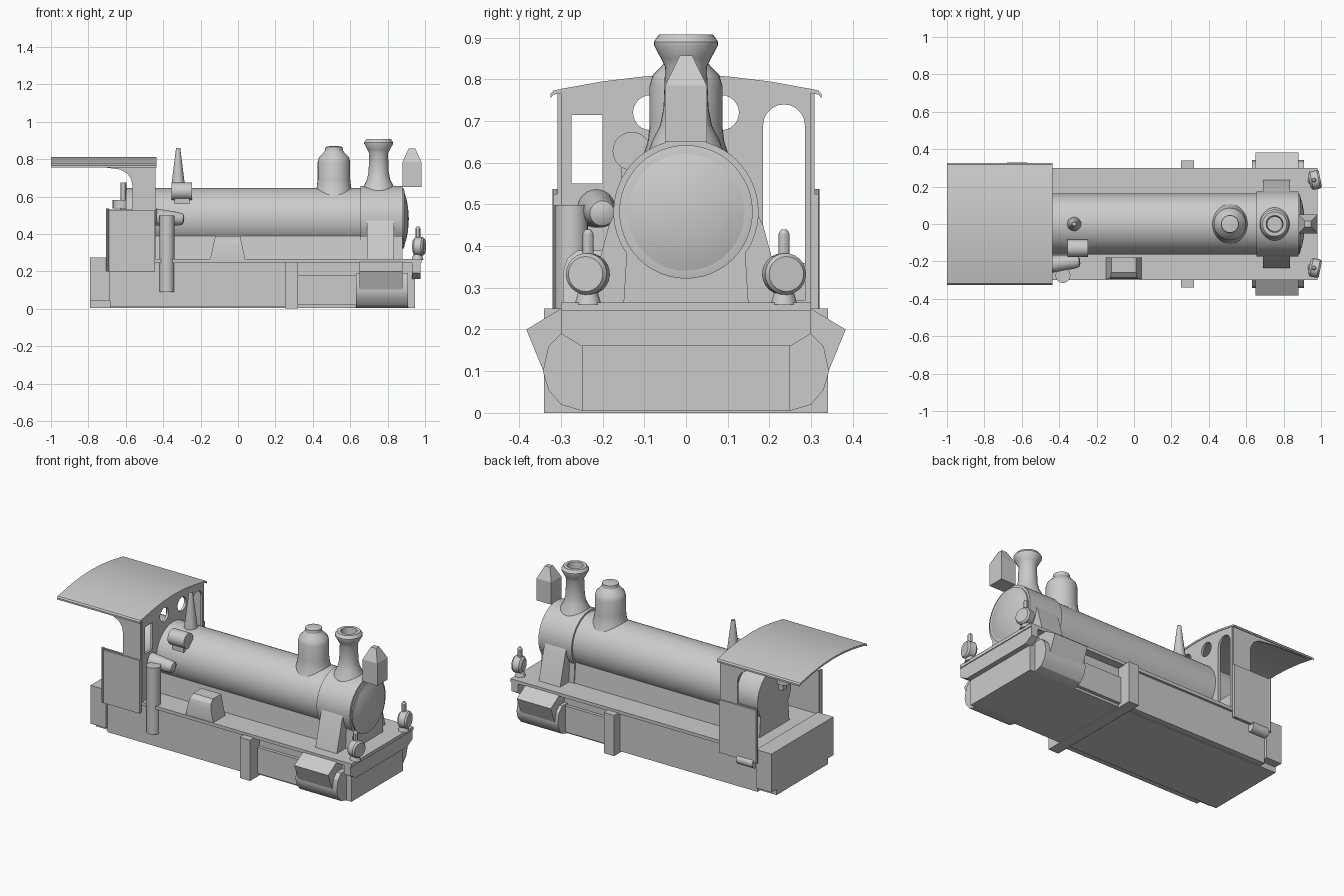
import bpy, bmesh
from math import sin, cos, pi, radians
from mathutils import Matrix, Vector

if "Cube" in bpy.data.objects:
    bpy.data.objects.remove(bpy.data.objects["Cube"])


def add(name, bm):
    bmesh.ops.remove_doubles(bm, verts=bm.verts, dist=1e-5)
    bmesh.ops.recalc_face_normals(bm, faces=bm.faces)
    me = bpy.data.meshes.new(name)
    bm.to_mesh(me)
    bm.free()
    ob = bpy.data.objects.new(name, me)
    bpy.context.collection.objects.link(ob)
    return ob


def box(name, x0, x1, y0, y1, z0, z1, top=(1, 1)):
    """Box from its limits; top scales the upper face in x and y."""
    bm = bmesh.new()
    bmesh.ops.create_cube(bm, size=1)
    for v in bm.verts:
        k = top if v.co.z > 0 else (1, 1)
        v.co = ((x0 + x1) / 2 + v.co.x * (x1 - x0) * k[0],
                (y0 + y1) / 2 + v.co.y * (y1 - y0) * k[1],
                (z0 + z1) / 2 + v.co.z * (z1 - z0))
    return add(name, bm)


def prism(name, loops, axis, a, b):
    """Extrude outlines (inner loops become holes) along x (y,z points) or y (x,z points)."""
    cu = bpy.data.curves.new(name, 'CURVE')
    cu.dimensions, cu.fill_mode, cu.extrude = '2D', 'BOTH', abs(b - a) / 2
    for pts in loops:
        sp = cu.splines.new('POLY')
        sp.points.add(len(pts) - 1)
        for p, q in zip(sp.points, pts):
            p.co = (q[0], q[1], 0, 1)
        sp.use_cyclic_u = True
    tmp = bpy.data.objects.new(name + "_outline", cu)
    bpy.context.collection.objects.link(tmp)
    dg = bpy.context.evaluated_depsgraph_get()
    me = bpy.data.meshes.new_from_object(tmp.evaluated_get(dg))
    bm = bmesh.new()
    bm.from_mesh(me)
    bpy.data.objects.remove(tmp)
    bpy.data.meshes.remove(me)
    m = (a + b) / 2
    for v in bm.verts:
        u, w, d = v.co
        v.co = (m + d, u, w) if axis == 'x' else (u, m - d, w)
    return add(name, bm)


def lathe(name, prof, loc, direction=(0, 0, 1), n=32):
    """Revolve (radius, height) points around an axis."""
    bm = bmesh.new()
    rot = Vector((0, 0, 1)).rotation_difference(Vector(direction)).to_matrix()
    rings = [[bm.verts.new(Vector(loc) + rot @ Vector((r * cos(2 * pi * i / n), r * sin(2 * pi * i / n), h)))
              for i in range(n)] for r, h in prof]
    for p, q in zip(rings, rings[1:]):
        for i in range(n):
            bm.faces.new((p[i], p[(i + 1) % n], q[(i + 1) % n], q[i]))
    bm.faces.new(rings[0][::-1])
    bm.faces.new(rings[-1])
    return add(name, bm)


def arc(cx, cz, r, a0, a1, n):
    return [(cx + r * cos(radians(a0 + (a1 - a0) * i / n)),
             cz + r * sin(radians(a0 + (a1 - a0) * i / n))) for i in range(n + 1)]


def barrel(r, foot):
    return [(foot, 0.26)] + arc(0, 0.482, r, -35, 215, 40) + [(-foot, 0.26)]


# Underframe, running board and beams
box("underframe", -0.79, 0.945, -0.25, 0.25, 0.005, 0.25)
box("side_skirts", -0.685, 0.28, -0.285, 0.285, 0.01, 0.25)
box("running_board", -0.70, 0.98, -0.3, 0.3, 0.245, 0.265)
box("rear_beam", -0.79, -0.685, -0.3, 0.3, 0.04, 0.275)
box("motion_bracket", 0.25, 0.32, -0.34, 0.34, 0, 0.25)
box("slide_bars", 0.32, 0.64, -0.27, 0.27, 0.02, 0.18)
prism("front_beam", [[(-0.3, 0.262), (-0.3, 0.19), (-0.25, 0.16), (0.25, 0.16),
                      (0.3, 0.19), (0.3, 0.262)]], 'x', 0.93, 0.975)

# Cylinders with slanted valve chests
for s, side in ((-1, "right"), (1, "left")):
    prism(f"cylinder_{side}", [[(s * y, z) for y, z in (
        (0.2, 0.005), (0.25, 0.005), (0.30, 0.02), (0.33, 0.055), (0.343, 0.1),
        (0.33, 0.16), (0.30, 0.19), (0.2, 0.19))]], 'x', 0.63, 0.91)
    prism(f"valve_chest_{side}", [[(s * y, z) for y, z in (
        (0.25, 0.25), (0.30, 0.25), (0.383, 0.2), (0.342, 0.1), (0.25, 0.1))]], 'x', 0.65, 0.88)

# Boiler, smokebox and door
prism("boiler", [barrel(0.163, 0.145)], 'x', -0.6, 0.66)
prism("smokebox", [barrel(0.174, 0.15)], 'x', 0.655, 0.88)
lathe("smokebox_rim", [(0.16, 0), (0.16, 0.012), (0.145, 0.015)], (0.875, 0, 0.482), (1, 0, 0), 48)
lathe("smokebox_door", [(0.14, 0), (0.14, 0.012), (0.11, 0.022), (0.07, 0.03), (0.03, 0.034), (0.004, 0.035)],
      (0.878, 0, 0.481), (1, 0, 0), 48)
for s, side in ((-1, "right"), (1, "left")):
    prism(f"steam_pipe_cover_{side}", [[(s * y, z) for y, z in (
        (0.12, 0.26), (0.236, 0.26), (0.185, 0.45), (0.165, 0.49), (0.12, 0.49))]], 'x', 0.69, 0.835)

# Boiler fittings
lathe("dome", [(0.115, 0.58), (0.105, 0.61), (0.092, 0.65), (0.087, 0.69), (0.087, 0.785), (0.08, 0.81),
               (0.06, 0.83), (0.048, 0.845), (0.046, 0.865), (0.02, 0.87)], (0.513, 0, 0))
lathe("chimney", [(0.10, 0.60), (0.08, 0.655), (0.062, 0.69), (0.054, 0.73), (0.05, 0.83), (0.06, 0.85),
                  (0.077, 0.882), (0.077, 0.89), (0.065, 0.907), (0.045, 0.907), (0.04, 0.86)], (0.752, 0, 0))
lathe("whistle_cone", [(0.038, 0.63), (0.036, 0.66), (0.011, 0.86)], (-0.32, 0, 0), n=20)
lathe("generator", [(0.046, 0), (0.046, 0.11)], (-0.355, -0.13, 0.628), (1, 0, 0), 24)
box("generator_mount", -0.34, -0.26, -0.155, -0.09, 0.56, 0.61)

# Top headlight
box("headlight_body", 0.88, 0.98, -0.05, 0.05, 0.65, 0.785)
box("headlight_roof", 0.88, 0.98, -0.05, 0.05, 0.785, 0.857, (0.35, 0.3))

# Lower lamps
for s, side in ((-1, "right"), (1, "left")):
    y = s * 0.235
    d = Vector((1, s * 0.2, 0)).normalized()
    lathe(f"lamp_{side}", [(0.035, -0.03), (0.05, -0.018), (0.05, 0.02), (0.042, 0.03)],
          (0.967, y, 0.333), d, 24)
    lathe(f"lamp_stand_{side}", [(0.032, 0.26), (0.022, 0.295)], (0.96, y, 0), n=12)
    lathe(f"lamp_chimney_{side}", [(0.013, 0.37), (0.013, 0.43), (0.007, 0.44)], (0.962, y, 0), n=12)

# Fittings along the running board
lathe("air_pump", [(0.04, 0.09), (0.04, 0.498)], (-0.38, -0.275, 0), n=24)
lathe("injector", [(0.046, 0), (0.036, 0.12), (0.03, 0.145), (0.015, 0.152)],
      (-0.44, -0.215, 0.49), (1, 0.1, -0.08), 20)
sand = prism("sandbox", [[(-0.18, 0.26), (-0.295, 0.26), (-0.295, 0.34), (-0.285, 0.37),
                          (-0.26, 0.39), (-0.18, 0.39)]], 'x', -0.15, 0.04)
for v in sand.data.vertices:
    v.co.x = -0.055 + (v.co.x + 0.055) * (1 - 0.3 * (v.co.z - 0.26) / 0.13)

# Cab: front wall with openings, side sheets, arched roof
roof = [(-0.325, 0.765), (-0.318, 0.773), (-0.3, 0.777), (-0.2, 0.795), (-0.1, 0.807), (0, 0.811)]
roof += [(-y, z) for y, z in roof[-2::-1]]
wall = [(0.3, 0.255), (-0.3, 0.255)] + [(y, z - 0.006) for y, z in roof[2:-2]]
prism("cab_front_wall", [
    wall,
    arc(-0.085, 0.72, 0.042, 0, 345, 23), arc(0.085, 0.72, 0.042, 0, 345, 23),
    [(-0.275, 0.55), (-0.2, 0.55), (-0.2, 0.715), (-0.275, 0.715)],
    [(0.185, 0.27), (0.285, 0.27)] + arc(0.235, 0.69, 0.05, 0, 180, 10)], 'x', -0.455, -0.44)
prism("cab_roof", [roof + [(y, z - 0.01) for y, z in roof[::-1]]], 'x', -1, -0.437)
for s, side in ((-1, "right"), (1, "left")):
    prism(f"cab_side_{side}", [[(-0.695, 0.25), (-0.445, 0.25), (-0.445, 0.772), (-1, 0.772),
                                (-1, 0.766), (-0.72, 0.756), (-0.63, 0.745), (-0.59, 0.722), (-0.57, 0.69),
                                (-0.565, 0.66), (-0.565, 0.53), (-0.695, 0.53)]], 'y', s * 0.298, s * 0.308)
    box(f"cab_panel_{side}", -0.69, -0.445, min(s * 0.3, s * 0.318), max(s * 0.3, s * 0.318), 0.2, 0.525)
    lathe(f"cab_handrail_{side}", [(0.008, 0.2), (0.008, 0.537)], (-0.698, s * 0.312, 0), n=8)
lathe("feed_injector", [(0.03, 0), (0.03, 0.11)], (-0.68, 0.3, 0.19), (1, 0, 0), 16)

# Cab interior
box("cab_locker", -0.56, -0.45, 0.19, 0.298, 0.26, 0.36)
lathe("backhead_tank", [(0.045, 0.535), (0.045, 0.58)], (-0.625, -0.06, 0), n=20)
box("tank_bracket", -0.63, -0.59, -0.08, -0.04, 0.49, 0.54)
lathe("regulator_post", [(0.016, 0.57), (0.016, 0.675)], (-0.613, -0.06, 0), n=12)

# Smooth curved surfaces, keep hard edges
for ob in bpy.context.collection.objects:
    ob.select_set(True)
    bpy.context.view_layer.objects.active = ob
bpy.ops.object.shade_smooth_by_angle(angle=radians(30))
